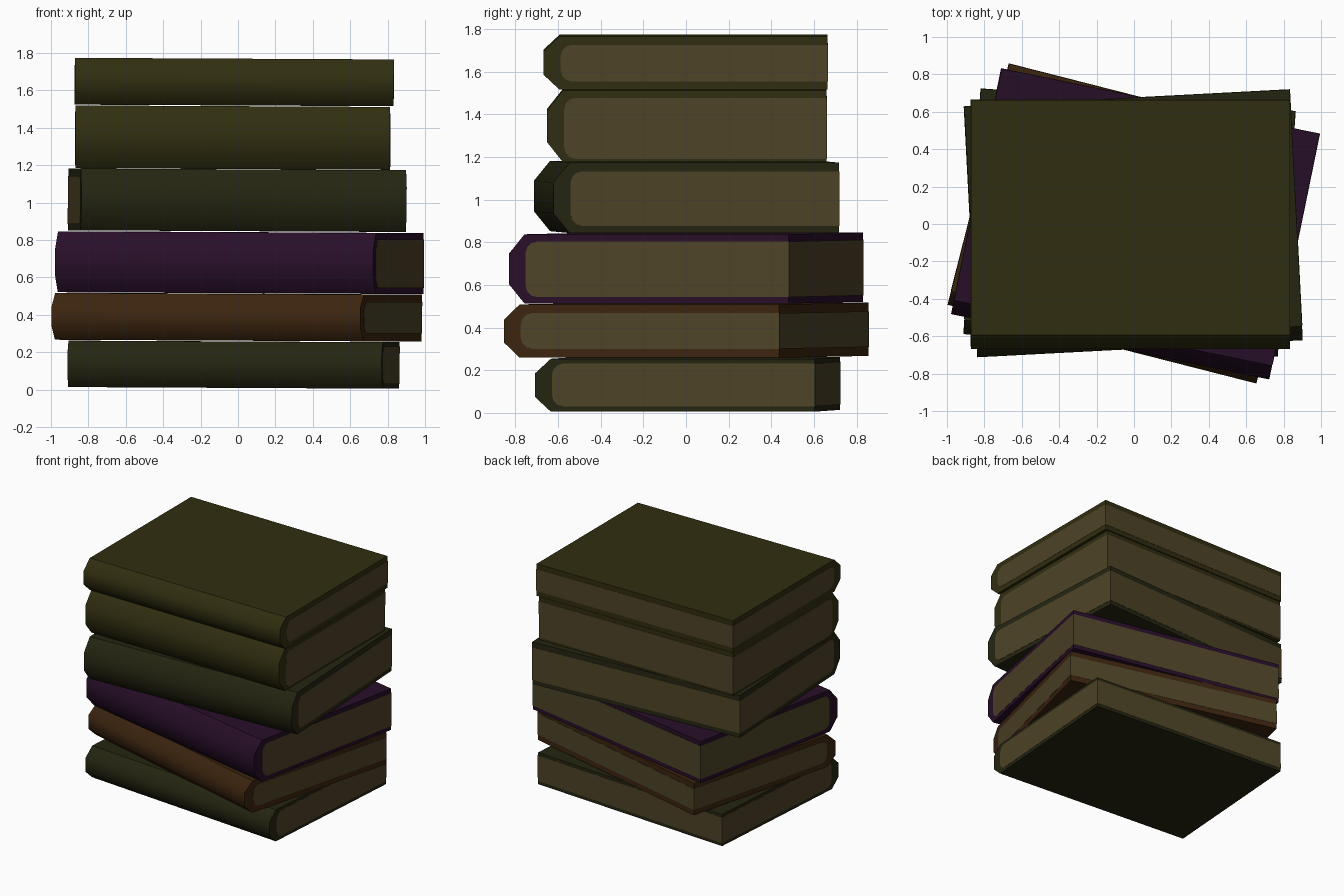
import bpy, bmesh, math

if "Cube" in bpy.data.objects:
    bpy.data.objects.remove(bpy.data.objects["Cube"])


def material(name, rgb):
    m = bpy.data.materials.new(name)
    m.diffuse_color = (*rgb, 1)
    m.use_nodes = True
    m.node_tree.nodes["Principled BSDF"].inputs["Base Color"].default_value = m.diffuse_color
    return m


OLIVE = material("olive cloth", (0.030, 0.027, 0.0050))
GREEN = material("dark green cloth", (0.0185, 0.0185, 0.0058))
PURPLE = material("purple cloth", (0.0210, 0.0045, 0.0220))
BROWN = material("brown cloth", (0.045, 0.0180, 0.0048))
PAPER = material("old paper", (0.076, 0.057, 0.020))


def extrude_profile(name, profile, half, mat, smooth_sides=()):
    """Extrude a closed (y, z) profile along x from -half to half."""
    bm = bmesh.new()
    a = [bm.verts.new((-half, y, z)) for y, z in profile]
    b = [bm.verts.new((half, y, z)) for y, z in profile]
    bm.faces.new(a)
    bm.faces.new(b)
    n = len(profile)
    for i in range(n):
        j = (i + 1) % n
        f = bm.faces.new((a[i], a[j], b[j], b[i]))
        f.smooth = i in smooth_sides
    bmesh.ops.recalc_face_normals(bm, faces=bm.faces[:])
    me = bpy.data.meshes.new(name)
    bm.to_mesh(me)
    bm.free()
    me.materials.append(mat)
    ob = bpy.data.objects.new(name, me)
    bpy.context.collection.objects.link(ob)
    return ob


def book(name, mat, w, d, z0, z1, p0, p1, x, y, turn):
    """Cover spans z0..z1, page block p0..p1; turn in degrees about z."""
    zc = (z0 + z1) / 2
    bot, top, pb, pt = z0 - zc, z1 - zc, p0 - zc, p1 - zc
    front, back = -d / 2, d / 2
    by, bz = 0.075, (top - bot) * 0.28          # spine bevel
    # rounded front of the page block, bottom to top
    r = 0.055
    yf = front + 0.08 + r
    curve = []
    for cz, start in ((pb + r, 270), (pt - r, 180)):
        for k in range(4):
            t = math.radians(start - 30 * k)
            curve.append((yf + r * math.cos(t), cz + r * math.sin(t)))
    # C-shaped cover: outside, then back along the inside
    outer = [(back, top), (front + by, top), (front, top - bz),
             (front, bot + bz), (front + by, bot), (back, bot)]
    cover = outer + [(back, pb)] + curve + [(back, pt)]
    parts = [extrude_profile(name + "_cover", cover, w / 2, mat, (1, 2, 3))]
    # page block, a hair proud of the cover
    pages = [(back + 0.002, pb)] + curve + [(back + 0.002, pt)]
    parts.append(extrude_profile(name + "_pages", pages, w / 2 + 0.002, PAPER))
    for ob in parts:
        ob.location = (x, y, zc)
        ob.rotation_euler = (0, 0.005, math.radians(turn))


# stack, bottom to top
book("bottom_book", GREEN, 1.685, 1.315, 0.010, 0.258, 0.035, 0.236, -0.025, 0.007, -4.1)
book("second_book", BROWN, 1.703, 1.330, 0.263, 0.513, 0.305, 0.472, -0.007, 0.002, -14.3)
book("third_book", PURPLE, 1.736, 1.340, 0.517, 0.842, 0.547, 0.808, 0.007, 0.0, -11.6)
book("fourth_book", GREEN, 1.742, 1.342, 0.848, 1.178, 0.882, 1.137, -0.003, 0.003, 3.0)
book("fifth_book", OLIVE, 1.682, 1.312, 1.180, 1.516, 1.196, 1.482, -0.028, 0.004, 0.0)
book("top_book", OLIVE, 1.705, 1.332, 1.520, 1.770, 1.558, 1.731, -0.020, -0.002, 0.0)
